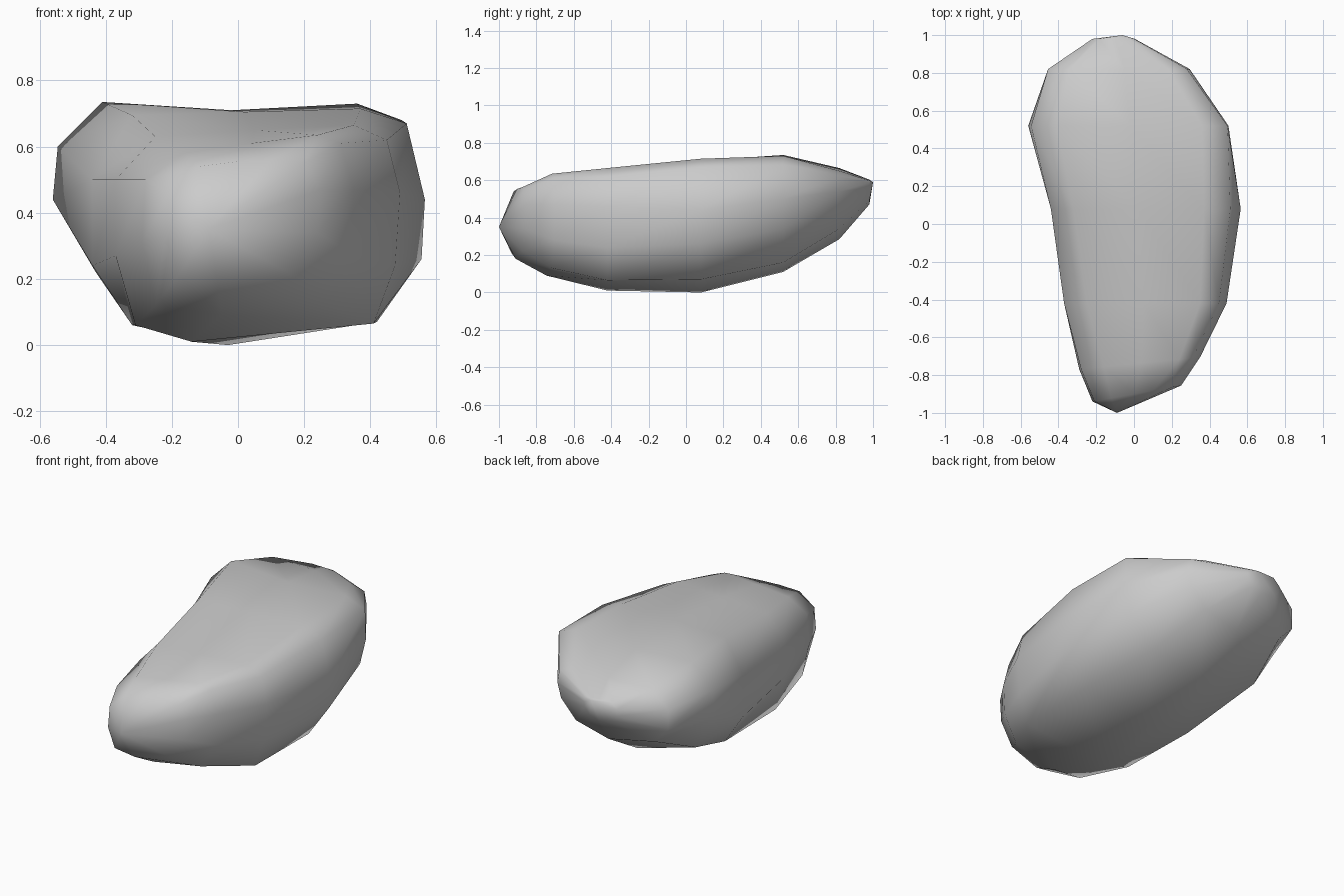
import bpy, bmesh

# Cross-sections along y: (y, slant of y over x, x/z pairs running
# bottom-left, bottom, right side, top, left side)
SECTIONS = [
    (-.90, .18, [-.18, .21, -.06, .18, .15, .22, .24, .34, .25, .47, .20, .55, .10, .56, 0, .555, -.12, .54, -.21, .46, -.22, .33]),
    (-.74, .10, [-.25, .12, -.05, .09, .25, .13, .34, .28, .35, .47, .31, .61, .24, .635, .04, .61, -.16, .58, -.28, .50, -.29, .31]),
    (-.42, 0, [-.31, .06, -.14, .01, .41, .065, .475, .24, .49, .46, .45, .62, .35, .665, .05, .65, -.25, .63, -.37, .50, -.37, .27]),
    (.08, 0, [-.32, .06, -.03, .00, .42, .07, .555, .26, .565, .44, .51, .67, .37, .715, .02, .705, -.32, .695, -.44, .50, -.44, .24]),
    (.52, 0, [-.43, .22, -.04, .11, .31, .16, .46, .34, .50, .50, .495, .68, .36, .73, -.02, .71, -.41, .735, -.545, .60, -.56, .44]),
    (.82, 0, [-.36, .35, -.05, .285, .17, .34, .27, .45, .295, .54, .28, .62, .18, .65, -.05, .66, -.34, .665, -.455, .57, -.455, .45]),
]


def add_ring(bm, y, slant, points):
    return [bm.verts.new((x, y + slant * x, z)) for x, z in points]


def cap(bm, ring, tip):
    v = bm.verts.new(tip)
    for a, b in zip(ring, ring[1:] + ring[:1]):
        bm.faces.new((a, b, v))


# Stone body: skin the sections
bm = bmesh.new()
stations = [(y, k, list(zip(c[::2], c[1::2]))) for y, k, c in SECTIONS]

# Blunt back tip: shrunken copy of the last section
cx, cz = -.12, .57
small = [(cx + (x - cx) * .3, cz + (z - cz) * .35) for x, z in stations[-1][2]]
stations.append((.98, 0, small))

rings = [add_ring(bm, *s) for s in stations]
for r, s in zip(rings, rings[1:]):
    n = len(r)
    for i in range(n):
        j = (i + 1) % n
        bm.faces.new((r[i], r[j], s[j], s[i]))

# Front and back ends
cap(bm, rings[0], (-.09, -1.0, .35))
cap(bm, rings[-1], (-.06, 1.0, .59))

bmesh.ops.recalc_face_normals(bm, faces=bm.faces)
for f in bm.faces:
    f.smooth = True
mesh = bpy.data.meshes.new("stone")
bm.to_mesh(mesh)
bm.free()
stone = bpy.data.objects.new("stone", mesh)
bpy.context.collection.objects.link(stone)
